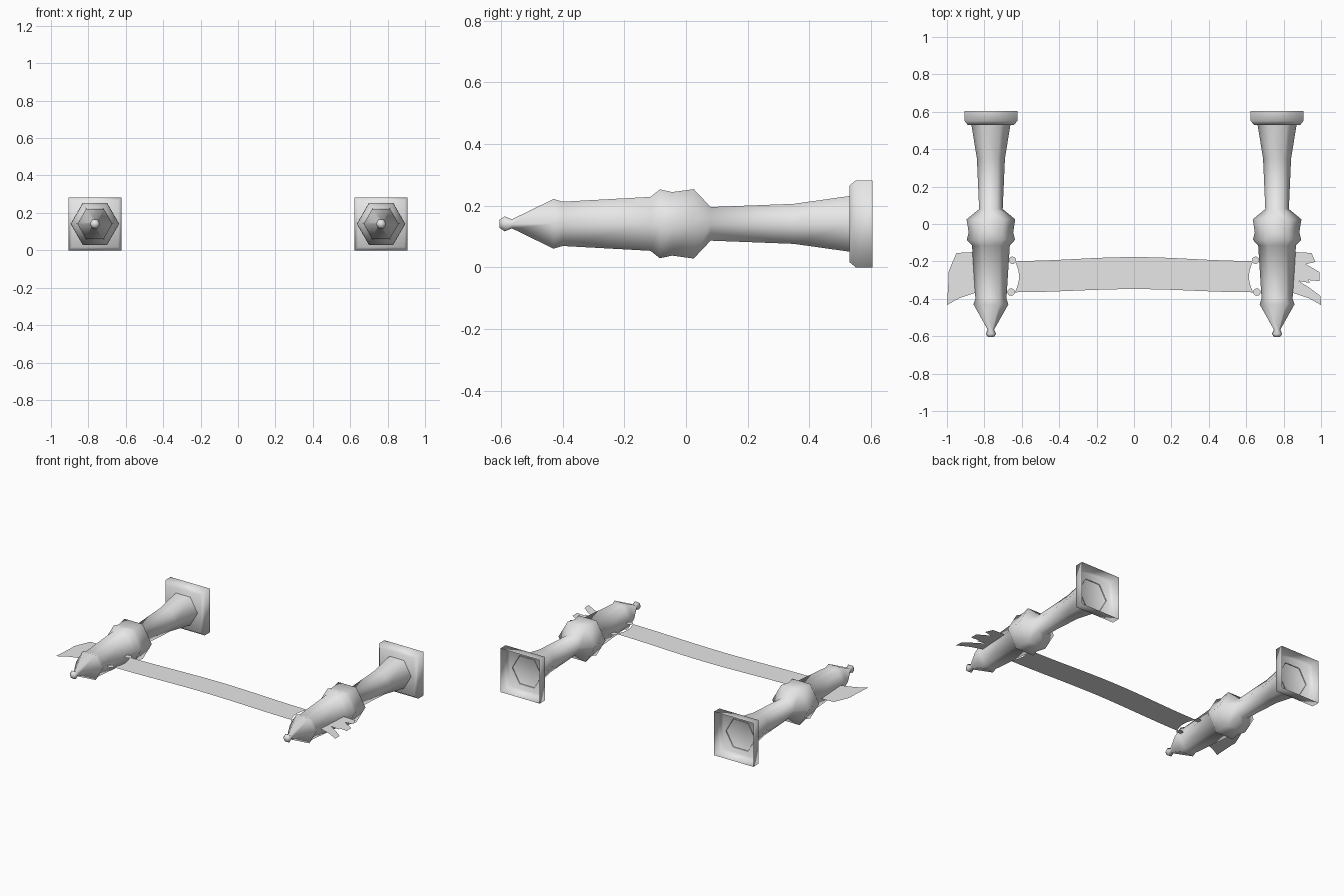
import bpy, bmesh, math

cube = bpy.data.objects.get("Cube")
if cube:
    bpy.data.objects.remove(cube)

POST_X, MID_Z = 0.765, 0.141

grey = bpy.data.materials.new("plain grey")
grey.use_nodes = True
grey.diffuse_color = (0.8, 0.8, 0.8, 1)
grey.node_tree.nodes["Principled BSDF"].inputs["Base Color"].default_value = (0.8, 0.8, 0.8, 1)


def finish(name, bm, smooth):
    bmesh.ops.recalc_face_normals(bm, faces=bm.faces[:])
    mesh = bpy.data.meshes.new(name)
    for f in bm.faces:
        f.smooth = smooth
    bm.to_mesh(mesh)
    bm.free()
    mesh.materials.append(grey)
    obj = bpy.data.objects.new(name, mesh)
    bpy.context.collection.objects.link(obj)
    return obj


def lathe(name, profile, sides, turn, cx, caps):
    """Loft rings of (y, radius) along the y axis; caps lists the rings to close."""
    bm = bmesh.new()
    rings = []
    for y, r in profile:
        angles = [turn + math.tau * i / sides for i in range(sides)]
        rings.append([bm.verts.new((cx + r * math.cos(a), y, MID_Z + r * math.sin(a)))
                      for a in angles])
    for a, b in zip(rings, rings[1:]):
        for i in range(sides):
            j = (i + 1) % sides
            bm.faces.new((a[i], a[j], b[j], b[i]))
    for c in caps:
        bm.faces.new(rings[c])
    return finish(name, bm, True)


def flat_shape(name, points):
    """Thin cloth piece lying level at mid height."""
    bm = bmesh.new()
    face = bm.faces.new([bm.verts.new((x, y, MID_Z)) for x, y in points])
    if face.normal.z < 0:
        face.normal_flip()
    bmesh.ops.triangulate(bm, faces=[face])
    return finish(name, bm, False)


# Six-sided turned shaft, from the tip knob to the foot
shaft = [(-0.605, 0.015), (-0.588, 0.028), (-0.565, 0.017), (-0.43, 0.093),
         (-0.40, 0.083), (-0.115, 0.101), (-0.085, 0.129), (-0.045, 0.119),
         (0.025, 0.130), (0.08, 0.063), (0.35, 0.075), (0.535, 0.105)]

# Square foot: chamfered shell, hollow at the back
R2 = math.sqrt(2)
foot = [(0.53, 0.124 * R2), (0.551, 0.141 * R2), (0.605, 0.141 * R2)]

# Ragged cloth end, outside the post
tail = [(0.78, -0.16), (0.853, -0.15), (0.949, -0.155), (0.97, -0.203),
        (0.917, -0.214), (0.992, -0.257), (0.992, -0.305), (0.933, -0.30),
        (0.94, -0.315), (0.88, -0.305), (0.933, -0.337), (0.997, -0.385),
        (1.0, -0.433), (0.933, -0.396), (0.853, -0.369), (0.78, -0.36)]

for side, s in (("left", 1), ("right", -1)):
    lathe(side + "_post", shaft, 6, 0, s * POST_X, [0])
    lathe(side + "_foot", foot, 4, math.pi / 4, s * POST_X, [0])
    flat_shape(side + "_cloth_tail", [(s * x, y) for x, y in tail])
    # Small round ties beside the post
    for place, cx, cy in (("back", 0.65, -0.194), ("front", 0.657, -0.364)):
        flat_shape(f"{side}_{place}_tie",
                   [(s * cx + 0.02 * math.cos(math.tau * i / 12),
                     cy + 0.02 * math.sin(math.tau * i / 12)) for i in range(12)])

# Gently bowed banner with hollowed ends
bm = bmesh.new()
columns, rows = 16, 6
grid = []
for i in range(columns + 1):
    u = 2 * i / columns - 1
    bow = 0.5 + 0.5 * math.cos(math.pi * u)
    back, front = -0.198 + 0.021 * bow, -0.365 + 0.017 * bow
    line = []
    for j in range(rows + 1):
        v = j / rows
        half = 0.636 - 0.022 * math.sin(math.pi * v)
        line.append(bm.verts.new((u * half, front + (back - front) * v, MID_Z)))
    grid.append(line)
for a, b in zip(grid, grid[1:]):
    for j in range(rows):
        bm.faces.new((a[j], b[j], b[j + 1], a[j + 1]))
finish("banner", bm, False)
